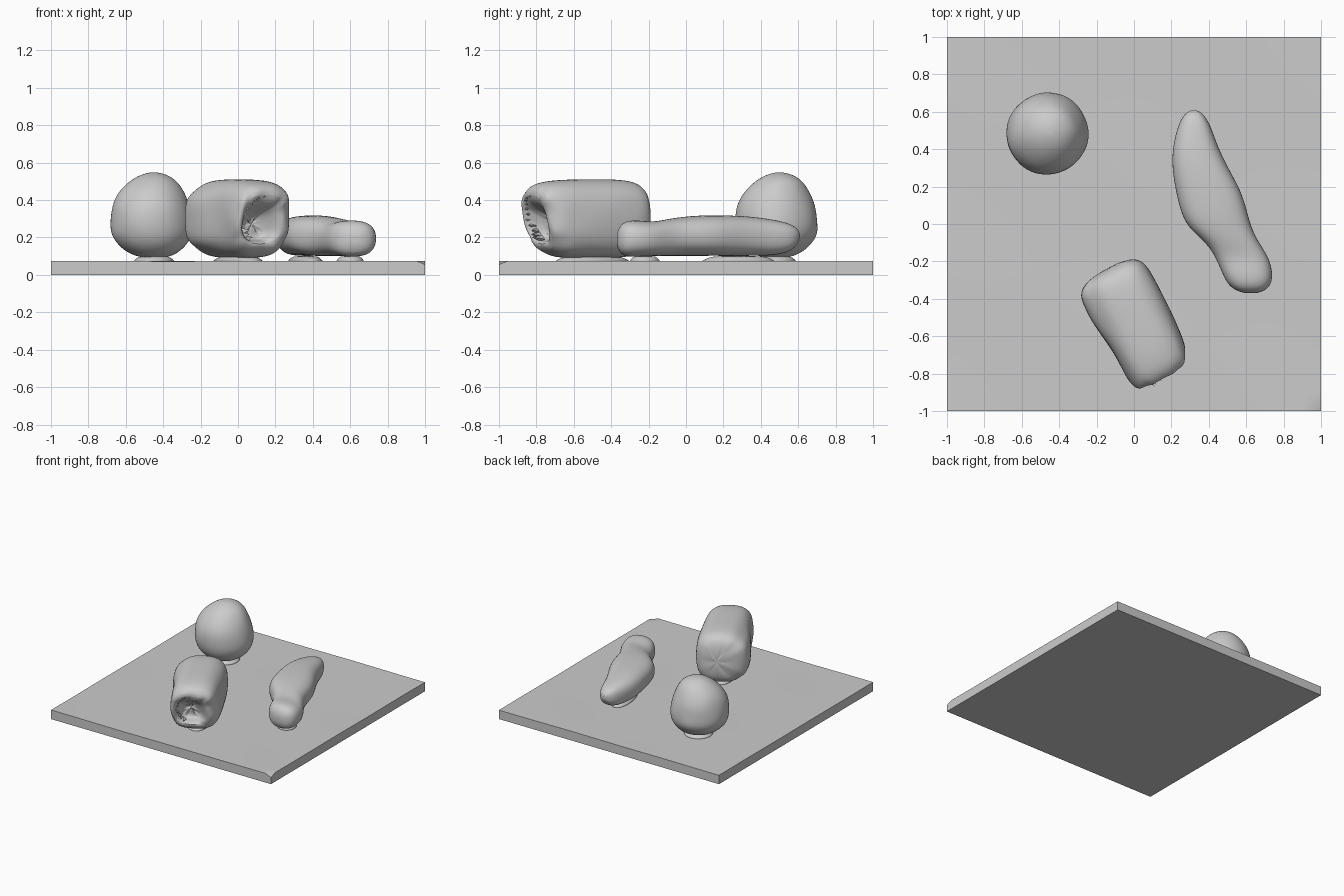
import bpy, bmesh, math, random
from mathutils import Vector

random.seed(4)
if "Cube" in bpy.data.objects:
    bpy.data.objects.remove(bpy.data.objects["Cube"])

grey = bpy.data.materials.new("plain grey")
grey.use_nodes = True
GREY = (0.6, 0.6, 0.6, 1)
grey.diffuse_color = GREY
grey.node_tree.nodes["Principled BSDF"].inputs["Base Color"].default_value = GREY


def finish(name, bm, smooth=True, levels=0):
    bmesh.ops.recalc_face_normals(bm, faces=bm.faces)
    me = bpy.data.meshes.new(name)
    bm.to_mesh(me)
    bm.free()
    ob = bpy.data.objects.new(name, me)
    bpy.context.collection.objects.link(ob)
    me.materials.append(grey)
    if levels:
        ob.modifiers.new("Smooth form", "SUBSURF").levels = levels
        ob.modifiers["Smooth form"].render_levels = levels
    if smooth:
        bpy.ops.object.select_all(action="DESELECT")
        ob.select_set(True)
        bpy.context.view_layer.objects.active = ob
        bpy.ops.object.shade_smooth_by_angle(angle=math.radians(40))
    return ob


def loft(name, rings, levels=2):
    """Skin a list of equal point rings and close both ends."""
    bm = bmesh.new()
    rows = [[bm.verts.new(p) for p in ring] for ring in rings]
    n = len(rows[0])
    for a, b in zip(rows, rows[1:]):
        for i in range(n):
            j = (i + 1) % n
            bm.faces.new((a[i], a[j], b[j], b[i]))
    for row in (rows[0], rows[-1]):
        hub = bm.verts.new(sum((v.co for v in row), Vector()) / n)
        for i in range(n):
            bm.faces.new((row[i], row[(i + 1) % n], hub))
    return finish(name, bm, True, levels)


def oval(n, power):
    """Unit rounded-square outline."""
    out = []
    for i in range(n):
        t = 2 * math.pi * i / n
        c, s = math.cos(t), math.sin(t)
        out.append((math.copysign(abs(c) ** (2 / power), c),
                    math.copysign(abs(s) ** (2 / power), s)))
    return out


# Square slab with a faintly uneven top and one chipped corner
bm = bmesh.new()
bmesh.ops.create_grid(bm, x_segments=40, y_segments=40, size=1)
top = bm.faces[:]
ext = bmesh.ops.extrude_face_region(bm, geom=top)
raised = [g for g in ext["geom"] if isinstance(g, bmesh.types.BMVert)]
for v in raised:
    x, y = v.co.x, v.co.y
    v.co.z = 0.074 + 0.0015 * math.sin(5 * x + 3 * y) * math.cos(4 * y - 2 * x)
    if x > 0.96 and y < -0.96:
        v.co.z = 0.055
finish("slab", bm)

# Lumpy ball: z, centre x, centre y, radius
ball = [(0.547, -0.45, 0.50, 0.03), (0.53, -0.45, 0.50, 0.085), (0.495, -0.455, 0.495, 0.135),
        (0.44, -0.465, 0.485, 0.18), (0.37, -0.465, 0.48, 0.211), (0.29, -0.462, 0.482, 0.224),
        (0.22, -0.462, 0.487, 0.221), (0.165, -0.46, 0.485, 0.19), (0.12, -0.455, 0.48, 0.14),
        (0.095, -0.45, 0.48, 0.08), (0.09, -0.45, 0.48, 0.03)]
rings = []
for z, cx, cy, r in ball:
    ring = []
    for i, (c, s) in enumerate(oval(18, 2)):
        k = r * (1.01 + random.uniform(-0.022, 0.022))
        ring.append((cx + k * c, cy + k * s, z))
    rings.append(ring)
loft("ball", rings)

# Long bent lump: y, left edge, right edge, bottom, top
bent = [(0.607, 0.30, 0.34, 0.19, 0.23), (0.585, 0.265, 0.375, 0.145, 0.26),
        (0.53, 0.235, 0.41, 0.11, 0.285), (0.42, 0.205, 0.447, 0.10, 0.305),
        (0.30, 0.200, 0.505, 0.10, 0.318), (0.18, 0.220, 0.575, 0.10, 0.320),
        (0.07, 0.245, 0.607, 0.10, 0.320), (-0.02, 0.285, 0.630, 0.10, 0.312),
        (-0.10, 0.385, 0.670, 0.10, 0.300), (-0.18, 0.435, 0.725, 0.10, 0.283),
        (-0.26, 0.468, 0.744, 0.095, 0.295), (-0.32, 0.497, 0.738, 0.095, 0.290),
        (-0.355, 0.54, 0.705, 0.115, 0.265), (-0.37, 0.59, 0.66, 0.16, 0.22)]
rings = []
for y, x0, x1, z0, z1 in bent:
    rings.append([((x0 + x1) / 2 + (x1 - x0) / 2 * c, y, (z0 + z1) / 2 + (z1 - z0) / 2 * s)
                  for c, s in oval(16, 2.5)])
loft("bent_lump", rings)

# Barrel lying on its side; its broken front end folds inwards to a hollow
AX, ACROSS, MID = Vector((0.46, -0.888, 0)), Vector((0.888, 0.46, 0)), Vector((0, -0.52, 0.30))


def on_barrel(u, v, w):
    return MID + AX * u + ACROSS * v + Vector((0, 0, w))


# along, half width, half height, sideways shift, rise
barrel = [(-0.315, 0.04, 0.05, 0.03, 0), (-0.305, 0.12, 0.14, 0.02, 0), (-0.27, 0.178, 0.19, 0.012, 0),
          (-0.20, 0.190, 0.210, 0.012, 0), (-0.08, 0.190, 0.213, 0.012, 0), (0.06, 0.190, 0.212, 0.010, 0),
          (0.18, 0.186, 0.210, 0.008, 0), (0.25, 0.178, 0.198, 0.003, 0), (0.30, 0.155, 0.170, -0.002, 0),
          (0.315, 0.125, 0.13, -0.01, 0), (0.285, 0.095, 0.10, -0.02, -0.02),
          (0.22, 0.075, 0.08, -0.025, -0.03), (0.20, 0.03, 0.03, -0.025, -0.03)]
rings = []
for k, (u, hv, hw, dv, dw) in enumerate(barrel):
    ring = []
    for c, s in oval(24, 2.8):
        wob = random.uniform(-0.005, 0.005) * (2.2 if k > 7 else 1)
        lean = 0.035 * s if u > 0.2 else 0       # upper lip overhangs the lower
        pinch = -0.025 if c < -0.9 and u < 0 and abs(s) < 0.7 else 0
        ring.append(on_barrel(u + lean + wob, dv + (hv + wob) * c + pinch, dw + hw * s))
    rings.append(ring)
loft("broken_barrel", rings)

# Ragged splinters along the broken rim
bm = bmesh.new()
for i in range(11):
    t = math.radians(95 + i * 15)
    v, w = -0.02 + 0.11 * math.cos(t), 0.125 * math.sin(t) + 0.005
    u = 0.28 + 0.035 * math.sin(t)
    base = [on_barrel(u - 0.01, v + 0.016 * math.cos(q), w + 0.022 * math.sin(q)) for q in (0, 2.1, 4.2)]
    tip = on_barrel(u + random.uniform(0.035, 0.06), v * 0.85 + random.uniform(-0.02, 0.01), w * 0.9)
    a, b, c = [bm.verts.new(p) for p in base]
    d = bm.verts.new(tip)
    for f in ((a, b, c), (a, b, d), (b, c, d), (c, a, d)):
        bm.faces.new(f)
finish("rim_splinters", bm, False)

# Low pads joining each lump to the slab: x, y, half sizes, turn
for name, x, y, rx, ry, turn in (("ball_pad", -0.45, 0.48, 0.12, 0.12, 0),
                                 ("barrel_pad", 0.0, -0.50, 0.11, 0.24, 27),
                                 ("bent_pad_back", 0.36, 0.28, 0.09, 0.22, 14),
                                 ("bent_pad_front", 0.60, -0.22, 0.08, 0.09, 20)):
    a = math.radians(turn)
    rings = []
    for z, k in ((0.068, 1.0), (0.082, 0.85), (0.10, 0.7)):
        rings.append([(x + k * (rx * c * math.cos(a) - ry * s * math.sin(a)),
                       y + k * (rx * c * math.sin(a) + ry * s * math.cos(a)), z)
                      for c, s in oval(20, 2)])
    loft(name, rings, 1)
